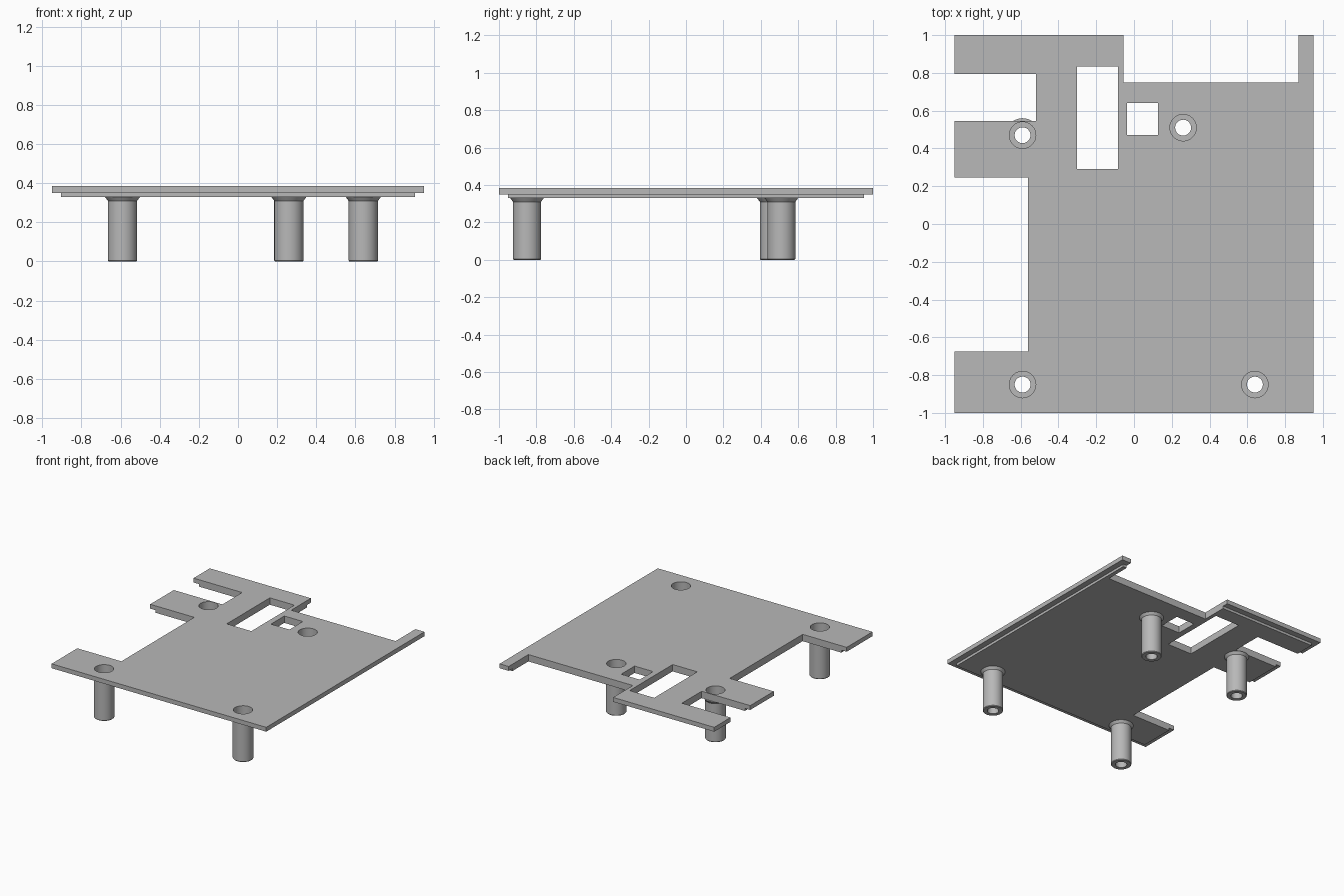
import bpy, bmesh, math

cube = bpy.data.objects.get("Cube")
if cube:
    bpy.data.objects.remove(cube, do_unlink=True)

grey = bpy.data.materials.new("mid grey")
grey.use_nodes = True
colour = (0.48, 0.48, 0.48, 1)
grey.diffuse_color = colour
grey.node_tree.nodes["Principled BSDF"].inputs["Base Color"].default_value = colour

SIDES = 48
BORE = 0.07
POSTS = {
    "front_right_post": (-0.59, -0.85),
    "front_left_post": (0.64, -0.85),
    "back_right_post": (-0.59, 0.47),
    "back_left_post": (0.26, 0.51),
}

# Panel outline with side and rear notches
OUTLINE = [
    (-0.95, -1), (0.95, -1), (0.95, 1), (0.87, 1),
    (0.87, 0.75), (-0.055, 0.75), (-0.055, 1), (-0.95, 1),
    (-0.95, 0.795), (-0.52, 0.795), (-0.52, 0.545), (-0.95, 0.545),
    (-0.95, 0.247), (-0.56, 0.247), (-0.56, -0.675), (-0.95, -0.675),
]


def rectangle(x0, x1, y0, y1):
    return [(x0, y0), (x1, y0), (x1, y1), (x0, y1)]


def circle(cx, cy, r):
    steps = [math.tau * i / SIDES for i in range(SIDES)]
    return [(cx + r * math.cos(a), cy + r * math.sin(a)) for a in steps]


WINDOWS = [rectangle(-0.303, -0.085, 0.29, 0.835),
           rectangle(-0.038, 0.126, 0.47, 0.64)]


def finish(obj):
    bpy.ops.object.select_all(action='DESELECT')
    obj.select_set(True)
    bpy.context.view_layer.objects.active = obj
    bpy.ops.object.shade_smooth_by_angle(angle=math.radians(30))


def add_mesh(name, mesh):
    mesh.materials.clear()
    mesh.materials.append(grey)
    obj = bpy.data.objects.new(name, mesh)
    bpy.context.collection.objects.link(obj)
    finish(obj)


def plate(name, bottom, top, inset):
    """Extruded panel layer, its outer rim pulled in by inset."""
    def clamp(v, limit):
        return max(-limit + inset, min(limit - inset, v))

    loops = [[(clamp(x, 0.95), clamp(y, 1)) for x, y in OUTLINE]]
    loops += WINDOWS + [circle(*c, BORE) for c in POSTS.values()]
    curve = bpy.data.curves.new(name + "_profile", 'CURVE')
    curve.dimensions = '2D'
    curve.fill_mode = 'BOTH'
    curve.extrude = (top - bottom) / 2
    for loop in loops:
        spline = curve.splines.new('POLY')
        spline.points.add(len(loop) - 1)
        for point, (x, y) in zip(spline.points, loop):
            point.co = (x, y, 0, 1)
        spline.use_cyclic_u = True
    temp = bpy.data.objects.new(name + "_profile", curve)
    bpy.context.collection.objects.link(temp)
    deps = bpy.context.evaluated_depsgraph_get()
    mesh = bpy.data.meshes.new_from_object(temp.evaluated_get(deps))
    bpy.data.objects.remove(temp, do_unlink=True)

    bm = bmesh.new()
    bm.from_mesh(mesh)
    bmesh.ops.translate(bm, verts=bm.verts, vec=(0, 0, (top + bottom) / 2))
    bmesh.ops.remove_doubles(bm, verts=bm.verts, dist=0.0001)
    bmesh.ops.recalc_face_normals(bm, faces=bm.faces)
    bm.to_mesh(mesh)
    bm.free()
    add_mesh(name, mesh)


def post(name, cx, cy):
    """Hollow screw post with flared top, deep bore and through hole."""
    profile = [(0.042, 0), (0.071, 0), (0.075, 0.005), (0.075, 0.31),
               (0.09, 0.33), (BORE, 0.33), (BORE, 0.06), (0.042, 0.06)]
    bm = bmesh.new()
    rings = [[bm.verts.new((x, y, z)) for x, y in circle(cx, cy, r)]
             for r, z in profile]
    for k, ring in enumerate(rings):
        following = rings[(k + 1) % len(rings)]
        for i in range(SIDES):
            j = (i + 1) % SIDES
            bm.faces.new((ring[i], ring[j], following[j], following[i]))
    bmesh.ops.recalc_face_normals(bm, faces=bm.faces)
    mesh = bpy.data.meshes.new(name)
    bm.to_mesh(mesh)
    bm.free()
    add_mesh(name, mesh)


# Cover panel, stepped locating layer under it, and the screw posts
plate("cover_panel", 0.35, 0.385, 0)
plate("locating_step", 0.33, 0.35, 0.047)
for post_name, centre in POSTS.items():
    post(post_name, *centre)
